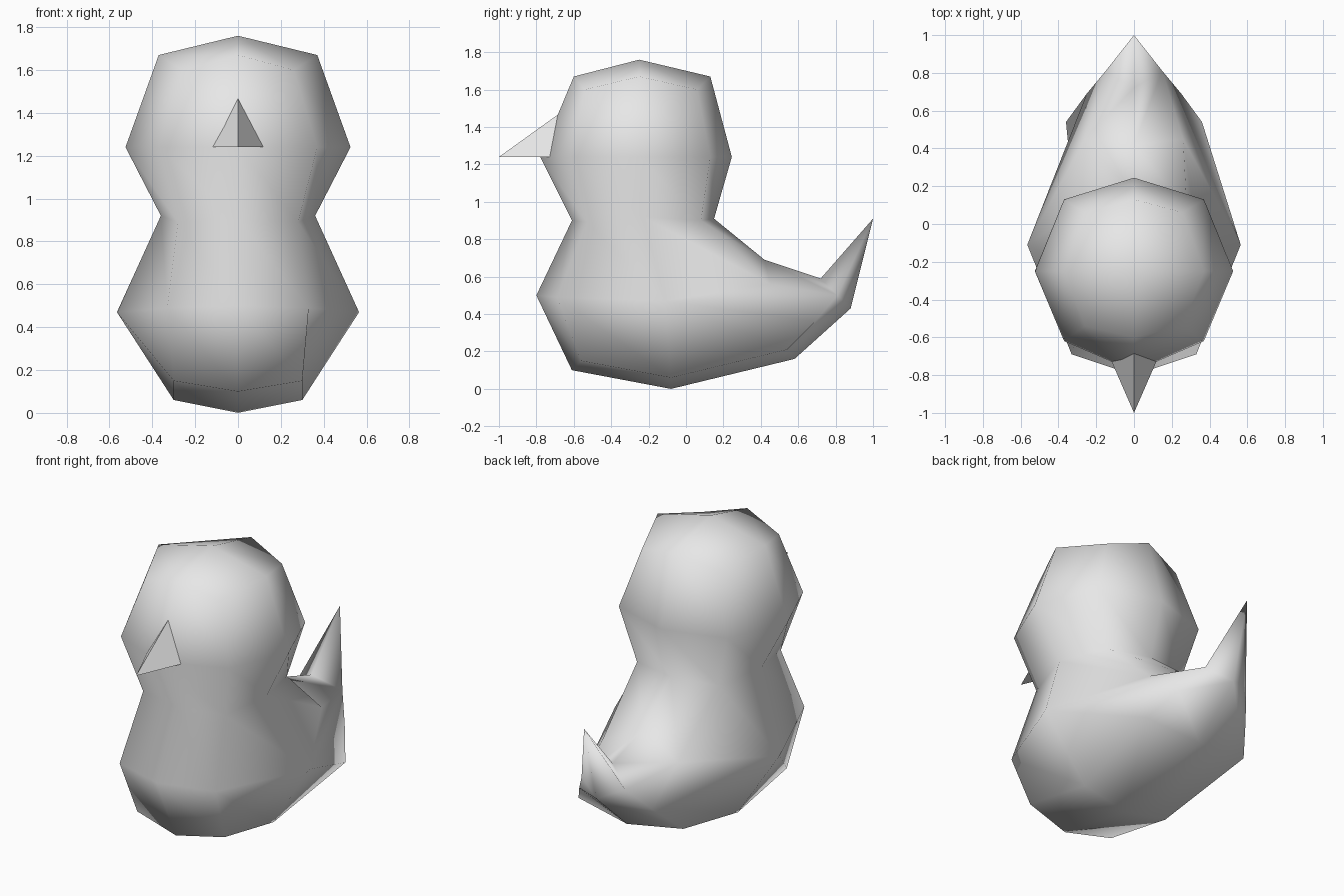
import bpy
import bmesh
from mathutils import Vector

old = bpy.data.objects.get("Cube")
if old:
    bpy.data.objects.remove(old, do_unlink=True)

# Single plain material
grey = bpy.data.materials.new("plain_grey")
grey.use_nodes = True
grey.diffuse_color = (0.8, 0.8, 0.8, 1)
grey.node_tree.nodes["Principled BSDF"].inputs["Base Color"].default_value = grey.diffuse_color


def mirrored_object(name, points, faces, smooth):
    """Build the +x half from named points, mirror it and weld the seam."""
    bm = bmesh.new()
    verts = {key: bm.verts.new(co) for key, co in points.items()}
    for face in faces:
        bm.faces.new([verts[key] for key in face])
    for face in list(bm.faces):
        flipped = [bm.verts.new(v.co * Vector((-1, 1, 1))) for v in reversed(face.verts)]
        bm.faces.new(flipped)
    bmesh.ops.remove_doubles(bm, verts=bm.verts[:], dist=0.001)
    bmesh.ops.recalc_face_normals(bm, faces=bm.faces[:])
    for face in bm.faces:
        face.smooth = smooth
    mesh = bpy.data.meshes.new(name)
    bm.to_mesh(mesh)
    bm.free()
    mesh.materials.append(grey)
    obj = bpy.data.objects.new(name, mesh)
    bpy.context.scene.collection.objects.link(obj)
    return obj


SPOTS = ("front", "front_corner", "side", "back_corner", "back")
points, faces = {}, []


def ring(level, coords):
    for spot, co in zip(SPOTS, coords):
        points[level + spot] = co


def bridge(upper, lower, spots):
    for a, b in zip(spots, spots[1:]):
        faces.append((upper + a, upper + b, lower + b, lower + a))


def cap(level, pole):
    f, fc, s, bc, b = (level + spot for spot in SPOTS)
    faces.extend([(pole, f, fc, s), (pole, s, bc, b)])


# Head: crown, widest ring and neck
points["crown_pole"] = (0, -0.25, 1.76)
ring("crown_", [(0, -0.6, 1.67), (0.26, -0.54, 1.6), (0.37, -0.25, 1.67),
                (0.26, 0.06, 1.6), (0, 0.13, 1.67)])
ring("head_", [(0, -0.78, 1.24), (0.37, -0.62, 1.24), (0.525, -0.25, 1.24),
               (0.37, 0.13, 1.24), (0, 0.245, 1.24)])
ring("neck_", [(0, -0.61, 0.9), (0.28, -0.53, 0.89), (0.36, -0.23, 0.92),
               (0.28, 0.08, 0.9), (0, 0.15, 0.91)])
cap("crown_", "crown_pole")
bridge("crown_", "head_", SPOTS)
bridge("head_", "neck_", SPOTS)

# Body: widest ring runs up into the saddle of the back
ring("body_", [(0, -0.8, 0.5), (0.33, -0.69, 0.49), (0.565, -0.11, 0.47),
               (0.26, 0.45, 0.56), (0, 0.42, 0.69)])
ring("base_", [(0, -0.61, 0.1), (0.3, -0.56, 0.15), (0.3, -0.08, 0.06),
               (0.36, 0.54, 0.21), (0, 0.58, 0.16)])
points["base_pole"] = (0, -0.08, 0)
bridge("neck_", "body_", SPOTS)
bridge("body_", "base_", SPOTS[:3])
cap("base_", "base_pole")

# Rump and pointed tail
points.update(rump_top=(0, 0.72, 0.59), rump_corner=(0.15, 0.81, 0.5),
              rump_side=(0.25, 0.69, 0.36), rump_back=(0, 0.88, 0.43),
              tail_tip=(0, 1, 0.91))
faces += [
    ("body_back", "rump_top", "rump_corner", "body_back_corner"),
    ("body_side", "body_back_corner", "rump_corner", "rump_side"),
    ("body_side", "rump_side", "base_back_corner", "base_side"),
    ("base_back", "base_back_corner", "rump_side", "rump_back"),
    ("rump_back", "rump_side", "rump_corner"),
    ("rump_top", "tail_tip", "rump_corner"),
    ("rump_corner", "tail_tip", "rump_back"),
]
mirrored_object("body", points, faces, True)

# Beak: flat-faced pyramid
beak = dict(tip=(0, -1, 1.24), top=(0, -0.68, 1.47),
            corner=(0.12, -0.725, 1.24), root=(0, -0.725, 1.24))
mirrored_object("beak", beak, [("tip", "corner", "top"), ("tip", "root", "corner"),
                               ("top", "corner", "root")], False)
